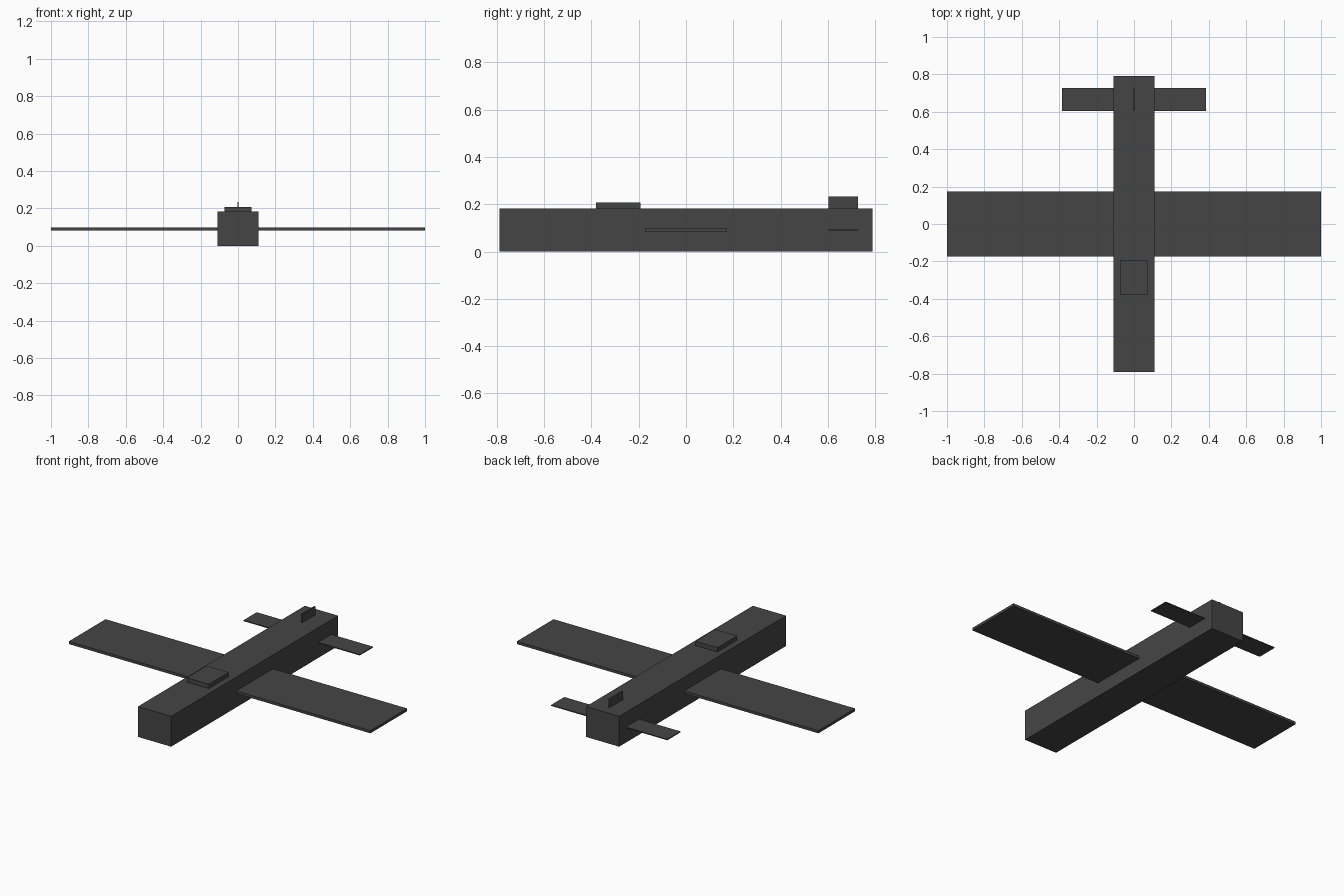
import bpy

if "Cube" in bpy.data.objects:
    bpy.data.objects.remove(bpy.data.objects["Cube"])

# One dark grey finish for the whole aircraft
dark = bpy.data.materials.new("dark_grey")
dark.diffuse_color = (0.06, 0.06, 0.06, 1)
dark.use_nodes = True
dark.node_tree.nodes["Principled BSDF"].inputs["Base Color"].default_value = dark.diffuse_color


def box(name, x, y, z):
    """Box spanning the given (min, max) ranges."""
    spans = (x, y, z)
    bpy.ops.mesh.primitive_cube_add(size=1, location=[(a + b) / 2 for a, b in spans])
    ob = bpy.context.object
    ob.name = name
    ob.scale = [b - a for a, b in spans]
    bpy.ops.object.transform_apply(location=False, rotation=False, scale=True)
    ob.data.materials.append(dark)
    return ob


# Body
box("fuselage", (-0.11, 0.11), (-0.79, 0.79), (0, 0.182))
box("cockpit", (-0.073, 0.073), (-0.38, -0.193), (0.15, 0.208))

# Wing and tail surfaces pass straight through the body
box("main_wing", (-1, 1), (-0.174, 0.174), (0.083, 0.099))
box("tail_wing", (-0.385, 0.385), (0.603, 0.727), (0.088, 0.094))
box("tail_fin", (-0.004, 0.004), (0.603, 0.727), (0.15, 0.233))
